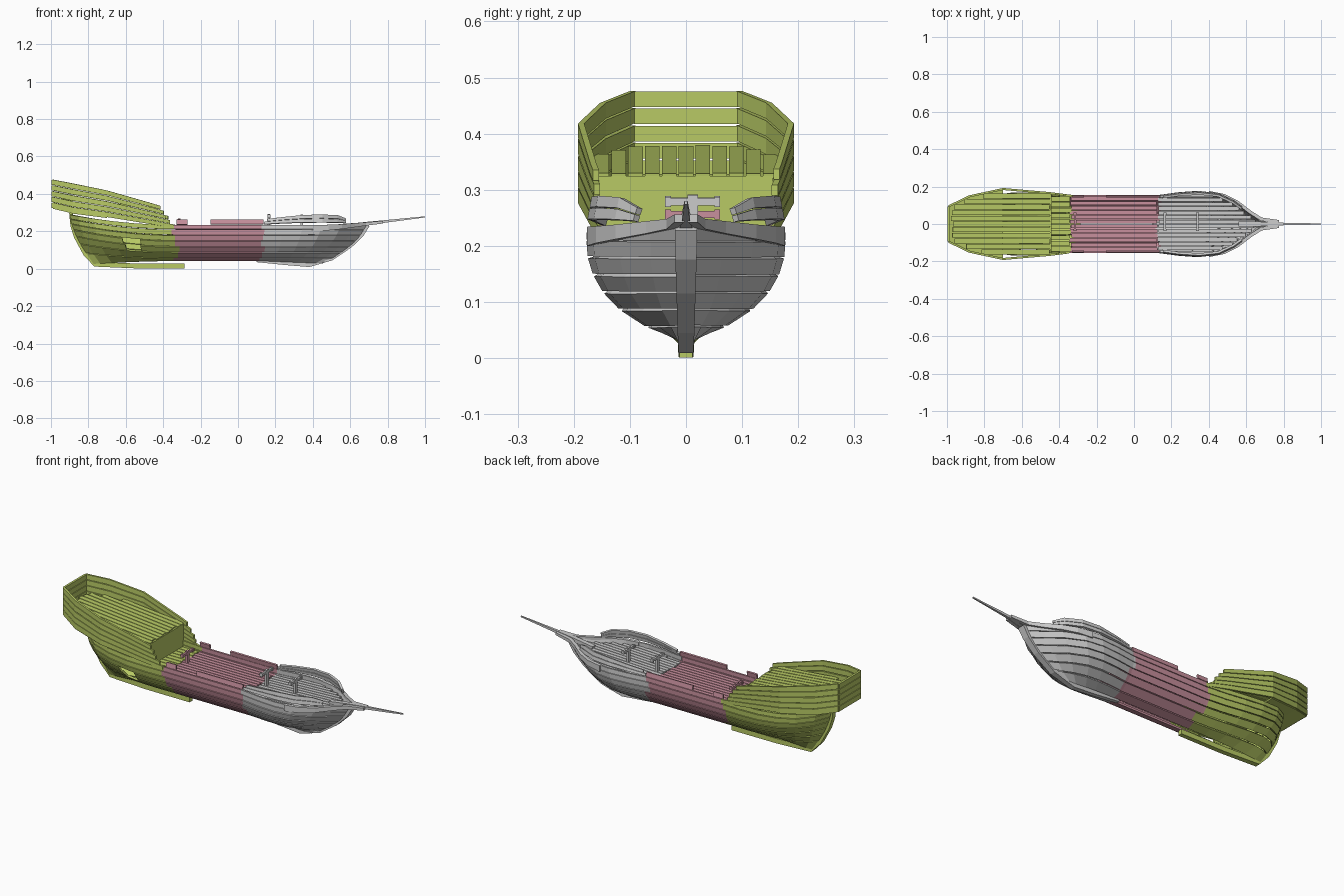
import bpy, bmesh, random
from mathutils import Vector

if "Cube" in bpy.data.objects:
    bpy.data.objects.remove(bpy.data.objects["Cube"])

random.seed(4)
V = Vector


def material(name, rgb):
    m = bpy.data.materials.new(name)
    m.diffuse_color = (*rgb, 1)
    m.use_nodes = True
    m.node_tree.nodes["Principled BSDF"].inputs["Base Color"].default_value = m.diffuse_color
    return m


GREEN = material("stern_green", (0.48, 0.59, 0.13))
PINK = material("midship_pink", (0.58, 0.28, 0.34))


def finish(name, bm, mat=None, thick=0):
    bmesh.ops.recalc_face_normals(bm, faces=bm.faces)
    me = bpy.data.meshes.new(name)
    bm.to_mesh(me)
    bm.free()
    ob = bpy.data.objects.new(name, me)
    bpy.context.collection.objects.link(ob)
    if mat:
        me.materials.append(mat)
    if thick:
        mod = ob.modifiers.new("thickness", 'SOLIDIFY')
        mod.thickness, mod.offset = thick, 0
    return ob


def sample(line, s):
    i = max(0, min(int(s), len(line) - 2))
    return line[i].lerp(line[i + 1], s - i)


def ribbon(bm, a, b):
    va = [bm.verts.new(p) for p in a]
    vb = [bm.verts.new(p) for p in b]
    for i in range(len(a) - 1):
        bm.faces.new((va[i], va[i + 1], vb[i + 1], vb[i]))


def plank(bm, lo, hi, s0, s1, side=1, gap=0.05):
    """One board between two hull lines, cut to a range of line positions."""
    ss = [s0] + [k for k in range(len(lo)) if s0 + .01 < k < s1 - .01] + [s1]
    g0, g1 = gap * random.uniform(.5, 1.5), gap * random.uniform(.5, 1.5)
    a, b = [], []
    for s in ss:
        p, q = sample(lo, s), sample(hi, s)
        for out, t in ((a, g0), (b, 1 - g1)):
            v = p.lerp(q, t)
            out.append(V((v.x, v.y * side, v.z)))
    ribbon(bm, a, b)


def beam(name, pts, mat=None):
    """Rectangular timber along an x-z path; points are x, z, width, depth."""
    bm = bmesh.new()
    rings = []
    for i, (x, z, w, d) in enumerate(pts):
        p, q = pts[max(i - 1, 0)], pts[min(i + 1, len(pts) - 1)]
        n = V((-(q[1] - p[1]), 0, q[0] - p[0])).normalized() * d / 2
        c = V((x, 0, z))
        rings.append([bm.verts.new(c + n * k + V((0, y * w / 2, 0)))
                      for k, y in ((-1, -1), (-1, 1), (1, 1), (1, -1))])
    for r, t in zip(rings, rings[1:]):
        for k in range(4):
            bm.faces.new((r[k], r[(k + 1) % 4], t[(k + 1) % 4], t[k]))
    bm.faces.new(rings[0])
    bm.faces.new(rings[-1])
    return finish(name, bm, mat)


def block(bm, c, size):
    r = bmesh.ops.create_cube(bm, size=1)["verts"]
    bmesh.ops.scale(bm, vec=size, verts=r)
    bmesh.ops.translate(bm, vec=c, verts=r)


# Hull lines from sternpost to stem, one for each seam between planks
GIRTH = [(.012, .045), (.06, .06), (.1, .09), (.125, .12), (.14, .15),
         (.148, .18), (.15, .21), (.149, .235), (.144, .262)]
STERN_X = [-.77, -.81, -.84, -.86, -.875, -.885, -.89, -.895, -.9]
STERN_Z = [.025, .085, .135, .175, .21, .24, .265, .29, .315]
STEM_X = [.45, .51, .555, .595, .63, .655, .675, .69, .7]
STEM_Z = [.03, .06, .09, .12, .15, .18, .21, .235, .262]
AFT = [(1, .12), (.92, .6), (.78, .95), (.6, 1.08), (.4, 1.1), (.2, 1.05), (0, 1)]
FORE = [(0, 1), (.2, 1.1), (.39, 1.15), (.57, 1.07), (.75, .77), (.88, .4), (1, .08)]
lines = []
for (y, z), xa, za, xf, zf in zip(GIRTH, STERN_X, STERN_Z, STEM_X, STEM_Z):
    ln = [V((-.33 + (xa + .33) * t, max(y * f, .01), z + (za - z) * t * t)) for t, f in AFT]
    ln += [V((.13 + (xf - .13) * t, max(y * f, .01), z + (zf - z) * t)) for t, f in FORE]
    lines.append(ln)

# Side planking in three sections with ragged joints
stern, mid, bow = bmesh.new(), bmesh.new(), bmesh.new()
for side in (-1, 1):
    for j in range(7):
        lo, hi = lines[j], lines[j + 1]
        a = 6 + random.uniform(-.25, .1)
        f = 7 + random.uniform(-.06, .2)
        if side == -1 and j in (2, 3):      # hole in the stern planking
            plank(stern, lo, hi, 0, 3.35 + random.uniform(-.1, .1), side)
            plank(stern, lo, hi, 4.15 + random.uniform(-.1, .1), a, side)
        else:
            plank(stern, lo, hi, 0, a, side)
        plank(mid, lo, hi, a, f, side)
        plank(bow, lo, hi, f, 13, side)
    plank(mid, lines[7], lines[8], 6.4, 7.05, side)
    plank(mid, lines[7], lines[8], 6.0, 6.13, side)
finish("stern_side_planks", stern, GREEN, .01)
finish("midship_side_planks", mid, PINK, .01)
finish("bow_side_planks", bow, None, .01)

# High stern bulwark with overhang
OUT = [(-.99, .095), (-.88, .148), (-.7, .187), (-.45, .165), (-.33, .15)]
LOW = [.325, .298, .275, .235, .215]
TOP = [.478, .457, .42, .348, .31]
low = [V((x, y, z)) for (x, y), z in zip(OUT, LOW)]
top = [V((x, y, z)) for (x, y), z in zip(OUT, TOP)]
mix = lambda t: [p.lerp(q, t) for p, q in zip(low, top)]
bm = bmesh.new()
for side in (-1, 1):
    for k in range(5):
        plank(bm, mix(k / 5), mix(k / 5 + .2), 0, 3.95 - .17 * k + random.uniform(-.1, .04), side)
finish("stern_bulwark", bm, GREEN, .011)

# Transom boards and the underside of the overhang
bm = bmesh.new()
for k in range(5):
    z0, z1 = .325 + k * .0306, .325 + (k + 1) * .0306 - .003
    ys = (-.093, 0, .093)
    ribbon(bm, [V((-.99, y, z0)) for y in ys], [V((-.99, y, z1)) for y in ys])
finish("transom", bm, GREEN, .012)
bm = bmesh.new()
under = [sample(low, s) for s in (0, .5, 1, 1.5, 2)]
ribbon(bm, under, [V((p.x, -p.y, p.z)) for p in under])
finish("overhang_floor", bm, GREEN, .008)


# Decks: boards trimmed to the outline of the hull
def deck(name, x0, x1, z0, z1, half, n, outline, mat):
    def width(x):
        for (xa, ya), (xb, yb) in zip(outline, outline[1:]):
            if xa <= x <= xb:
                return ya + (yb - ya) * (x - xa) / (xb - xa)
        return 0
    bm = bmesh.new()
    w = 2 * half / n
    for i in range(n):
        y = -half + i * w
        far = max(abs(y), abs(y + w))
        xs = [x0 + (x1 - x0) * k / 60 for k in range(61)]
        xs = [x for x in xs if width(x) >= far - .004]
        if len(xs) < 2:
            continue
        ends = (xs[0] + random.uniform(0, .012), xs[-1] - random.uniform(0, .012))
        zz = [z0 + (z1 - z0) * (x - x0) / (x1 - x0) for x in ends]
        ribbon(bm, [V((x, y + .002, z)) for x, z in zip(ends, zz)],
               [V((x, y + w - .002, z)) for x, z in zip(ends, zz)])
    finish(name, bm, mat, .008)


sheer = [(p.x, p.y) for p in lines[6]]
deck("stern_deck", -.98, -.44, .375, .325, .165, 11, OUT, GREEN)
deck("lower_stern_deck", -.46, -.335, .2, .2, .148, 10, sheer, GREEN)
deck("midship_deck", -.345, .13, .2, .2, .148, 12, sheer, PINK)
deck("bow_deck", .125, .65, .2, .22, .165, 14, sheer, None)

# Wall closing the front of the stern cabin
bm = bmesh.new()
block(bm, (-.445, 0, .262), (.01, .31, .125))
finish("cabin_wall", bm, GREEN)

# Bow bulwark boards
bx = [(.14, .149), (.24, .163), (.35, .17), (.45, .159), (.53, .122), (.575, .09)]
bl = [.236, .242, .245, .246, .245, .243]
bh = [.264, .276, .288, .29, .287, .268]
b0 = [V((x, y, z)) for (x, y), z in zip(bx, bl)]
b1 = [V((x, y - .008, z)) for (x, y), z in zip(bx, bh)]
bm = bmesh.new()
for side in (-1, 1):
    m = [p.lerp(q, .5) for p, q in zip(b0, b1)]
    plank(bm, b0, m, 0, 5, side)
    plank(bm, m, b1, .15, 5, side)
finish("bow_bulwark", bm, None, .012)

# Heavy prow rails meeting at the beak
rail = [(.4, .168, .2), (.48, .152, .205), (.55, .118, .212), (.62, .064, .222),
        (.68, .026, .23), (.775, .012, .242)]
bm = bmesh.new()
for side in (-1, 1):
    a = [V((x, y * side, z)) for x, y, z in rail]
    ribbon(bm, a, [p + V((0, 0, .034 - .004 * i)) for i, p in enumerate(a)])
finish("prow_rails", bm, None, .018)

# Keel, stem, sternpost and bowsprit
beam("bow_keel_and_stem", [(.1, .043, .02, .016), (.25, .03, .022, .02), (.38, .02, .026, .022),
                           (.5, .056, .03, .024), (.6, .125, .034, .026), (.66, .185, .038, .028),
                           (.69, .235, .04, .03)])
beam("stern_keel_and_post", [(-.285, .014, .024, .026), (-.55, .015, .026, .026), (-.765, .024, .028, .026),
                             (-.815, .08, .028, .026), (-.865, .17, .028, .024),
                             (-.885, .23, .028, .022), (-.893, .3, .028, .02)], GREEN)
beam("bowsprit", [(.56, .222, .026, .022), (.68, .24, .024, .02), (.78, .252, .014, .014),
                  (1.0, .277, .006, .006)])

# Belaying posts with crossbars along the centreline
for i, (x, z, mat) in enumerate([(.34, .29, None), (.165, .292, None), (-.315, .268, PINK)]):
    bm = bmesh.new()
    block(bm, (x, .012, (z + .2) / 2), (.014, .018, z - .2))
    block(bm, (x, .012, z - .012), (.012, .085, .012))
    for e in (-1, 1):
        block(bm, (x, .012 + e * .044, z - .012), (.016, .01, .018))
    finish("belaying_post_%d" % (i + 1), bm, mat)
